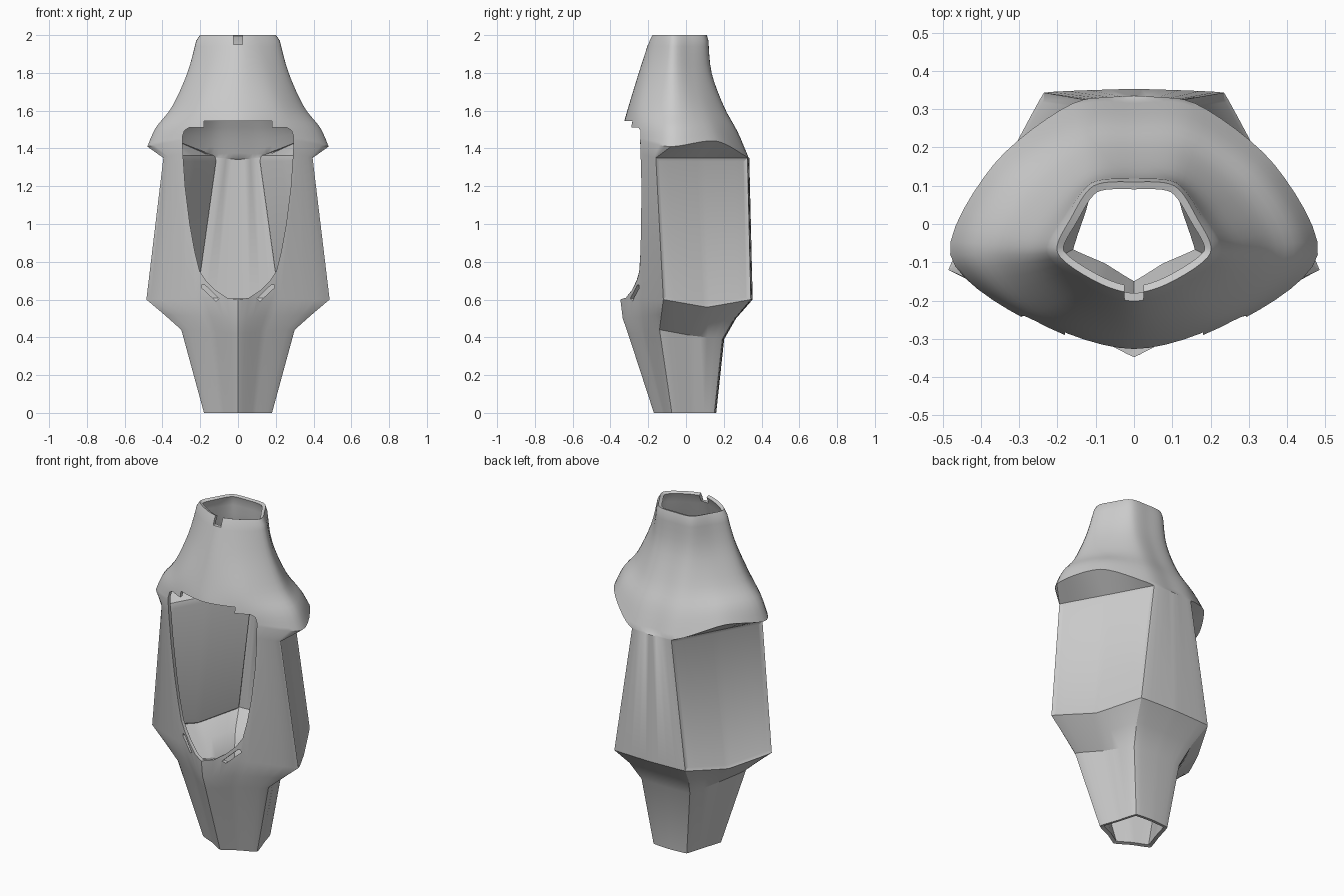
import bpy, bmesh
from math import radians
from mathutils import Vector

if "Cube" in bpy.data.objects:
    bpy.data.objects.remove(bpy.data.objects["Cube"])

grey = bpy.data.materials.new("plain_grey")
grey.use_nodes = True
grey.diffuse_color = (0.6, 0.6, 0.6, 1)
grey.node_tree.nodes["Principled BSDF"].inputs["Base Color"].default_value = (0.6, 0.6, 0.6, 1)

STEPS = 6  # points per section segment


def link(name, bm):
    mesh = bpy.data.meshes.new(name)
    bm.to_mesh(mesh)
    bm.free()
    obj = bpy.data.objects.new(name, mesh)
    bpy.context.collection.objects.link(obj)
    mesh.materials.append(grey)
    return obj


def hermite(a, b, ta, tb, t):
    return (a * (2*t**3 - 3*t**2 + 1) + ta * (t**3 - 2*t**2 + t)
            + b * (3*t**2 - 2*t**3) + tb * (t**3 - t**2))


def ring(zf, zs, zm, zb, front, cheek, side, bulge, back, smooth):
    """Closed mirrored section through front, cheek, side, middle and back points."""
    s, b = Vector((*side, zs)), Vector((*back, zb))
    out = Vector((b.y - s.y, s.x - b.x, 0)).normalized()
    m = (s + b) / 2 + out * bulge
    m.z = zm
    half = [Vector((*cheek, (zf + zs) / 2)), s, m, b]
    mirror = [Vector((-p.x, p.y, p.z)) for p in reversed(half)]
    pts = [Vector((0, front, zf)), *half, Vector((0, back[1] + 0.01, zb)), *mirror]
    n = len(pts)
    tan = [(pts[(i + 1) % n] - pts[i - 1]) * 0.5 * smooth for i in range(n)]
    return [hermite(pts[i], pts[(i + 1) % n], tan[i], tan[(i + 1) % n], k / STEPS)
            for i in range(n) for k in range(STEPS)]


# Hood: from the neck rim down to the flared edge
hood = [
    ring(2, 2, 2, 2, -.18, (.1, -.15), (.2, -.075), .012, (.105, .1), .9),
    ring(1.97, 1.97, 1.97, 1.97, -.195, (.11, -.16), (.22, -.075), .012, (.11, .108), .9),
    ring(1.8, 1.8, 1.8, 1.8, -.25, (.15, -.2), (.268, -.08), .02, (.115, .125), .9),
    ring(1.62, 1.62, 1.62, 1.62, -.305, (.21, -.245), (.35, -.08), .04, (.13, .19), .9),
    ring(1.53, 1.51, 1.52, 1.49, -.33, (.26, -.25), (.435, -.08), .055, (.15, .26), .9),
    ring(1.48, 1.41, 1.44, 1.36, -.335, (.29, -.245), (.48, -.08), .06, (.16, .315), .9),
]
# Trunk: flat side panels, lip, waist and foot rim
trunk = [
    ring(1.4, 1.35, 1.35, 1.35, -.335, (.285, -.245), (.395, -.16), 0, (.13, .325), .1),
    ring(.62, .6, .56, .6, -.35, (.2, -.24), (.485, -.12), 0, (.235, .343), .1),
    ring(.5, .52, .48, .5, -.335, (.16, -.24), (.39, -.13), 0, (.195, .255), .3),
    ring(.42, .44, .41, .39, -.307, (.13, -.228), (.3, -.14), 0, (.16, .192), .3),
    ring(0, 0, 0, 0, -.17, (.085, -.12), (.18, -.075), 0, (.11, .15), .3),
]
rings = []
for i in range(len(hood) - 1):
    a, b = hood[i], hood[i + 1]
    before, after = hood[max(i - 1, 1)], hood[min(i + 2, len(hood) - 1)]
    for k in range(1 if i == 0 else 4):
        rings.append([hermite(p, q, (q - o) / 2, (r - p) / 2, k / 4)
                      for o, p, q, r in zip(before, a, b, after)])
rings += [hood[-1]] + trunk
panel_row = len(rings) - len(trunk)

bm = bmesh.new()
rows = [[bm.verts.new(p) for p in r] for r in rings]
panels = ([], [])
for i in range(len(rows) - 1):
    u, v = rows[i], rows[i + 1]
    n = len(u)
    for j in range(n):
        f = bm.faces.new((u[j], v[j], v[(j + 1) % n], u[(j + 1) % n]))
        if i == panel_row and j // STEPS in (2, 3):
            panels[0].append(f)
        elif i == panel_row and j // STEPS in (6, 7):
            panels[1].append(f)
bmesh.ops.recalc_face_normals(bm, faces=bm.faces)
# Shallow recess inside each side panel's border
for faces in panels:
    bmesh.ops.inset_region(bm, faces=faces, thickness=.018, depth=-.008, use_even_offset=True)
body = link("body_shell", bm)
solid = body.modifiers.new("wall", "SOLIDIFY")
solid.thickness = .02
solid.offset = -1


def cutter(name, outline, y0, y1):
    """Prism from an outline in x and z, used to cut the shell."""
    c = bmesh.new()
    face = c.faces.new([c.verts.new((x, y0, z)) for x, z in outline])
    ext = bmesh.ops.extrude_face_region(c, geom=[face])
    moved = [g for g in ext["geom"] if isinstance(g, bmesh.types.BMVert)]
    bmesh.ops.translate(c, verts=moved, vec=(0, y1 - y0, 0))
    bmesh.ops.recalc_face_normals(c, faces=c.faces)
    obj = link(name, c)
    obj.hide_render = True
    obj.hide_set(True)
    mod = body.modifiers.new(name, "BOOLEAN")
    mod.operation = "DIFFERENCE"
    mod.solver = "EXACT"
    mod.object = obj
    return obj


# Front opening, neck notch and the two slanted slots
edge = [(.18, 1.545), (.18, 1.51), (.26, 1.51), (.284, 1.495), (.295, 1.46), (.291, 1.36), (.28, 1.2),
        (.255, 1), (.23, .86), (.203, .75), (.17, .7), (.12, .65), (.06, .61)]
cutters = [
    cutter("front_opening_cutter", edge + [(0, .6)] + [(-x, z) for x, z in reversed(edge)], -.7, -.05),
    cutter("neck_notch_cutter", [(-.025, 1.95), (.025, 1.95), (.025, 2.1), (-.025, 2.1)], -.4, -.08),
]
slot = [(.1, .605), (.117, .592), (.192, .662), (.192, .678), (.176, .678)]
for side, label in ((1, "left"), (-1, "right")):
    cutters.append(cutter(label + "_slot_cutter", [(side * x, z) for x, z in slot], -.6, -.1))

# Bake the cuts, then shade
bpy.context.view_layer.update()
done = bpy.data.meshes.new_from_object(body.evaluated_get(bpy.context.evaluated_depsgraph_get()))
body.modifiers.clear()
body.data = done
for c in cutters:
    bpy.data.objects.remove(c)
bpy.ops.object.select_all(action="DESELECT")
body.select_set(True)
bpy.context.view_layer.objects.active = body
bpy.ops.object.shade_smooth_by_angle(angle=radians(28))
